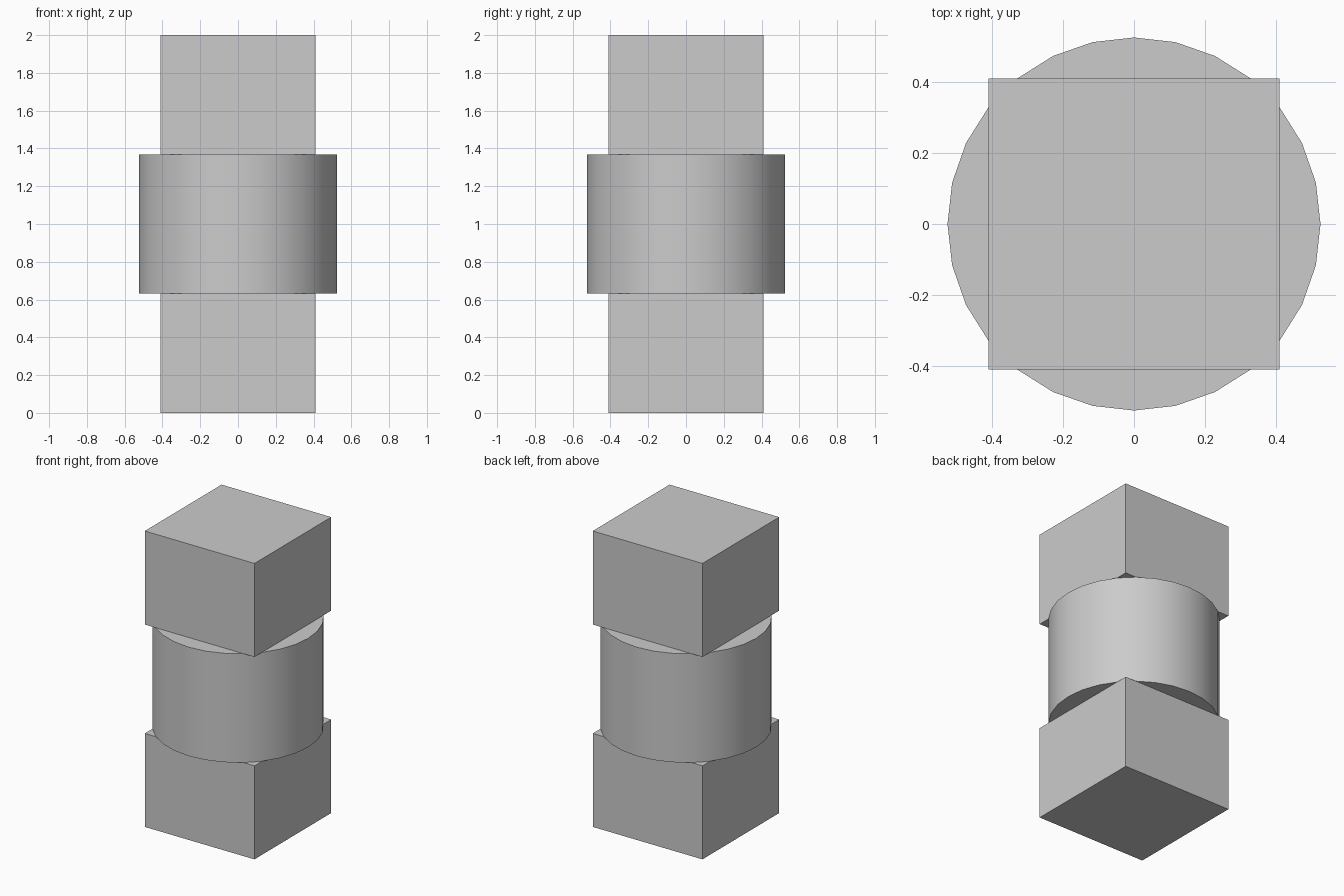
import bpy
import math

default_cube = bpy.data.objects.get("Cube")
if default_cube:
    bpy.data.objects.remove(default_cube, do_unlink=True)

HEIGHT = 2.0
BLOCK_WIDTH = 0.82
BLOCK_HEIGHT = 0.632
DRUM_RADIUS = 0.525
DRUM_SIDES = 28

# Plain grey for every part
grey = bpy.data.materials.new("light_grey")
grey.use_nodes = True
colour = (0.6, 0.6, 0.6, 1)
grey.diffuse_color = colour
grey.node_tree.nodes["Principled BSDF"].inputs["Base Color"].default_value = colour


def finish(name):
    obj = bpy.context.object
    obj.name = obj.data.name = name
    obj.data.materials.append(grey)
    return obj


# Square blocks at both ends
for name, z in (("bottom_block", BLOCK_HEIGHT / 2),
                ("top_block", HEIGHT - BLOCK_HEIGHT / 2)):
    bpy.ops.mesh.primitive_cube_add(size=1, location=(0, 0, z))
    block = finish(name)
    block.scale = (BLOCK_WIDTH, BLOCK_WIDTH, BLOCK_HEIGHT)
    bpy.ops.object.transform_apply(location=False, rotation=False, scale=True)

# Round drum between the blocks
bpy.ops.mesh.primitive_cylinder_add(
    vertices=DRUM_SIDES, radius=DRUM_RADIUS,
    depth=HEIGHT - 2 * BLOCK_HEIGHT, location=(0, 0, HEIGHT / 2))
finish("middle_drum")
bpy.ops.object.shade_smooth_by_angle(angle=math.radians(30))
